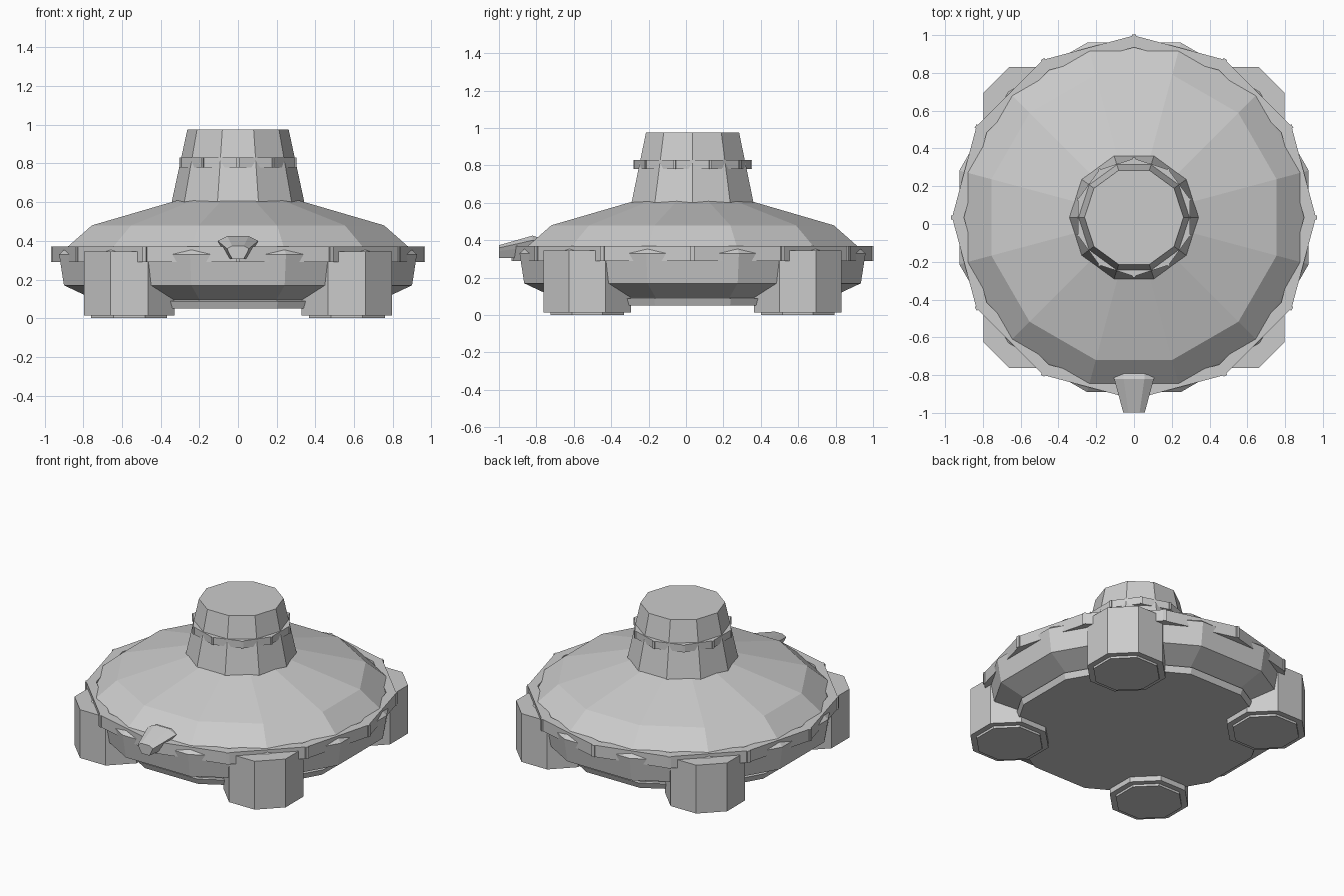
import bpy, bmesh
from math import cos, sin, pi

if "Cube" in bpy.data.objects:
    bpy.data.objects.remove(bpy.data.objects["Cube"])

CY = 0.035  # the hull sits slightly behind the origin, the nozzle balances it


def finish(name, bm):
    bmesh.ops.recalc_face_normals(bm, faces=bm.faces)
    me = bpy.data.meshes.new(name)
    bm.to_mesh(me)
    bm.free()
    ob = bpy.data.objects.new(name, me)
    bpy.context.collection.objects.link(ob)
    return ob


def loft(name, rings, closed=False):
    """Skin equal-length rings of points; cap the ends or close into a band."""
    bm = bmesh.new()
    vs = [[bm.verts.new(p) for p in r] for r in rings]
    n = len(vs[0])
    pairs = list(zip(vs, vs[1:]))
    if closed:
        pairs.append((vs[-1], vs[0]))
    for a, b in pairs:
        for i in range(n):
            j = (i + 1) % n
            bm.faces.new((a[i], a[j], b[j], b[i]))
    if not closed:
        bm.faces.new(vs[0])
        bm.faces.new(vs[-1])
    return finish(name, bm)


def ngon(n, r, z, shift=0.0, cx=0.0, cy=CY):
    return [(cx + r * cos(2 * pi * (i + shift) / n),
             cy + r * sin(2 * pi * (i + shift) / n), z) for i in range(n)]


def turned(name, n, profile, shift=0.0, cx=0.0, cy=CY, closed=False):
    return loft(name, [ngon(n, r, z, shift, cx, cy) for r, z in profile], closed)


def flats(n, profile):
    """Convert flat-to-centre distances into corner radii."""
    return [(a / cos(pi / n), z) for a, z in profile]


def band(name, n, r_in, r_out, z0, z1, shift, tab):
    """Thin polygonal hoop with a small tab at each corner."""
    turned(name, n, [(r_in, z0), (r_out, z0), (r_out, z1), (r_in, z1)], shift, closed=True)
    bm = bmesh.new()
    for i in range(n):
        a = 2 * pi * (i + shift) / n
        c, s = cos(a), sin(a)
        cube = bmesh.ops.create_cube(bm, size=1)["verts"]
        for v in cube:
            u, w = r_out - 0.01 + v.co.x * 0.03, v.co.y * tab
            v.co = (u * c - w * s, CY + u * s + w * c, (z0 + z1) / 2 + v.co.z * (z1 - z0))
    finish(name + "_tabs", bm)


# Twelve-sided saucer hull and its base plate
turned("hull", 12, flats(12, [(0.74, 0.08), (0.74, 0.095), (0.90, 0.17), (0.925, 0.33),
                              (0.88, 0.37), (0.755, 0.48), (0.31, 0.61)]), 0.5)
turned("base_plate", 12, flats(12, [(0.75, 0.05), (0.765, 0.09)]), 0.5)

# Hoop around the hull, corners turned half a step
band("hull_rim", 12, 0.90, 0.963, 0.29, 0.37, 0.0, 0.022)

# Ten-sided turret and its hoop
turned("turret", 10, [(0.342, 0.59), (0.342, 0.605), (0.262, 0.975)])
band("turret_ring", 10, 0.27, 0.312, 0.78, 0.83, 0.5, 0.014)

# Four octagonal legs with foot pads
for sx, side in ((-1, "left"), (1, "right")):
    for sy, end in ((-1, "front"), (1, "back")):
        x, y = sx * 0.563, CY + sy * 0.563
        turned(f"{end}_{side}_leg", 8, flats(8, [(0.234, 0.015), (0.234, 0.345)]), 0.5, x, y)
        turned(f"{end}_{side}_foot", 8, flats(8, [(0.197, 0.0), (0.197, 0.016)]), 0.5, x, y)

# Tapered front nozzle
half = [(0.055, 1.0), (0.105, 0.6), (0.09, 0.1), (0.055, -0.9)]


def nozzle_ring(y, scale, zc, hz):
    pts = [(x * scale, y, zc + h * hz) for x, h in half]
    return pts + [(-x, yy, z) for x, yy, z in reversed(pts)]


loft("nozzle", [nozzle_ring(-0.999, 0.54, 0.338, 0.036),
                nozzle_ring(-0.82, 1.0, 0.362, 0.063),
                nozzle_ring(-0.78, 1.0, 0.362, 0.05)])
